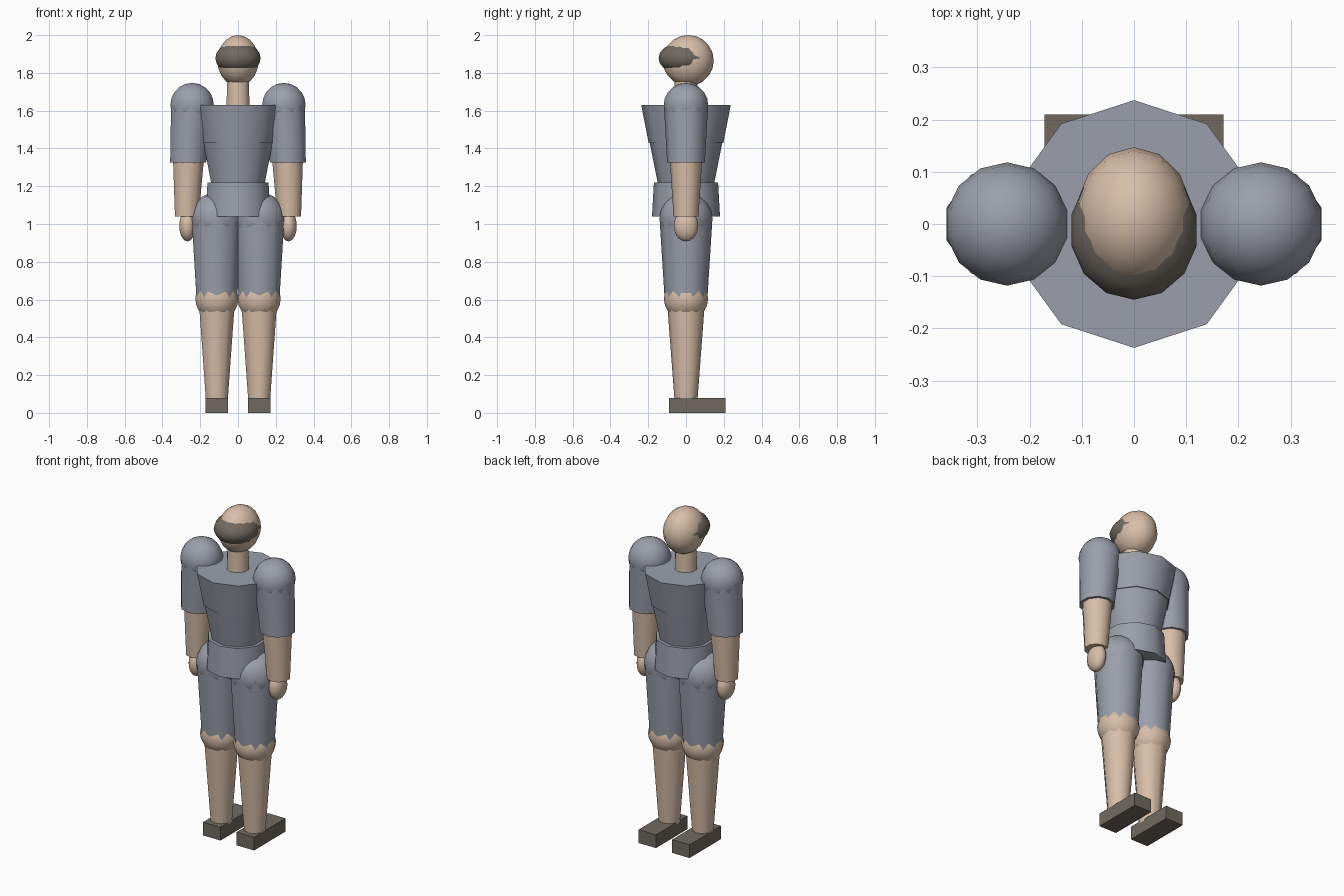
import bpy, bmesh, math

if "Cube" in bpy.data.objects:
    bpy.data.objects.remove(bpy.data.objects["Cube"])


def material(name, rgb):
    m = bpy.data.materials.new(name)
    m.diffuse_color = (*rgb, 1.0)
    m.use_nodes = True
    m.node_tree.nodes["Principled BSDF"].inputs["Base Color"].default_value = m.diffuse_color
    return m


CLOTH = material("blue_grey_cloth", (0.328, 0.347, 0.407))
SKIN = material("skin", (0.687, 0.515, 0.392))
DARK = material("dark_brown", (0.162, 0.141, 0.117))


def finish(name, bm, mat, mirror):
    bmesh.ops.remove_doubles(bm, verts=bm.verts, dist=1e-5)
    bmesh.ops.recalc_face_normals(bm, faces=bm.faces)
    me = bpy.data.meshes.new(name)
    bm.to_mesh(me)
    bm.free()
    ob = bpy.data.objects.new(name, me)
    bpy.context.collection.objects.link(ob)
    me.materials.append(mat)
    bpy.ops.object.select_all(action='DESELECT')
    ob.select_set(True)
    bpy.context.view_layer.objects.active = ob
    bpy.ops.object.shade_smooth_by_angle(angle=math.radians(40))
    if mirror:
        ob.modifiers.new("other_side", 'MIRROR')
    return ob


def loft(name, rings, sides, mat, mirror=False):
    """Stack of ellipses (x, y, z, rx, ry), with a corner facing +y and -y."""
    bm = bmesh.new()
    loops = []
    for x, y, z, rx, ry in rings:
        loops.append([bm.verts.new((x + rx * math.sin(2 * math.pi * i / sides),
                                    y + ry * math.cos(2 * math.pi * i / sides), z))
                      for i in range(sides)])
    for a, b in zip(loops, loops[1:]):
        for i in range(sides):
            j = (i + 1) % sides
            bm.faces.new((a[i], a[j], b[j], b[i]))
    bm.faces.new(loops[0])
    bm.faces.new(loops[-1])
    bmesh.ops.dissolve_degenerate(bm, dist=1e-6, edges=bm.edges)
    return finish(name, bm, mat, mirror)


def tube(name, x0, z0, r0, x1, z1, r1, mat, mirror=True):
    return loft(name, [(x0, 0, z0, r0, r0), (x1, 0, z1, r1, r1)], 10, mat, mirror)


def ball(name, centre, radii, mat, mirror=False, rows=10):
    x, y, z = centre
    rx, ry, rz = radii
    rings = []
    for k in range(rows + 1):
        t = math.pi * k / rows
        s = max(math.sin(t), 1e-7)
        rings.append((x, y, z - rz * math.cos(t), rx * s, ry * s))
    return loft(name, rings, 14, mat, mirror)


# Torso: chest, abdomen and pelvis
tube("chest", 0, 1.63, 0.237, 0, 1.43, 0.198, CLOTH, False)
tube("abdomen", 0, 1.43, 0.192, 0, 1.22, 0.15, CLOTH, False)
tube("pelvis", 0, 1.22, 0.17, 0, 1.04, 0.18, CLOTH, False)

# Neck, head and the dark band over the face
tube("neck", 0, 1.78, 0.06, 0, 1.62, 0.064, SKIN, False)
ball("head", (0, 0.012, 1.865), (0.112, 0.135, 0.135), SKIN)
ball("face_band", (0, -0.012, 1.878), (0.123, 0.133, 0.086), DARK)

# Arms
ball("shoulder", (0.243, 0, 1.629), (0.118,) * 3, CLOTH, True)
tube("upper_arm", 0.243, 1.63, 0.117, 0.264, 1.325, 0.1, CLOTH)
ball("elbow", (0.262, 0, 1.345), (0.086,) * 3, SKIN, True)
tube("forearm", 0.262, 1.345, 0.086, 0.271, 1.04, 0.066, SKIN)
ball("hand", (0.268, 0, 0.99), (0.044, 0.065, 0.082), SKIN, True)

# Legs
ball("hip", (0.112, 0, 1.03), (0.14,) * 3, CLOTH, True)
tube("thigh", 0.112, 1.03, 0.14, 0.112, 0.6, 0.113, CLOTH)
ball("knee", (0.112, 0, 0.605), (0.117,) * 3, SKIN, True)
tube("shin", 0.112, 0.6, 0.101, 0.112, 0.07, 0.061, SKIN)

# Feet
bm = bmesh.new()
bmesh.ops.create_cube(bm, size=1)
for v in bm.verts:
    v.co = (0.1125 + v.co.x * 0.117, 0.06 + v.co.y * 0.3, 0.04 + v.co.z * 0.08)
finish("foot", bm, DARK, True)
